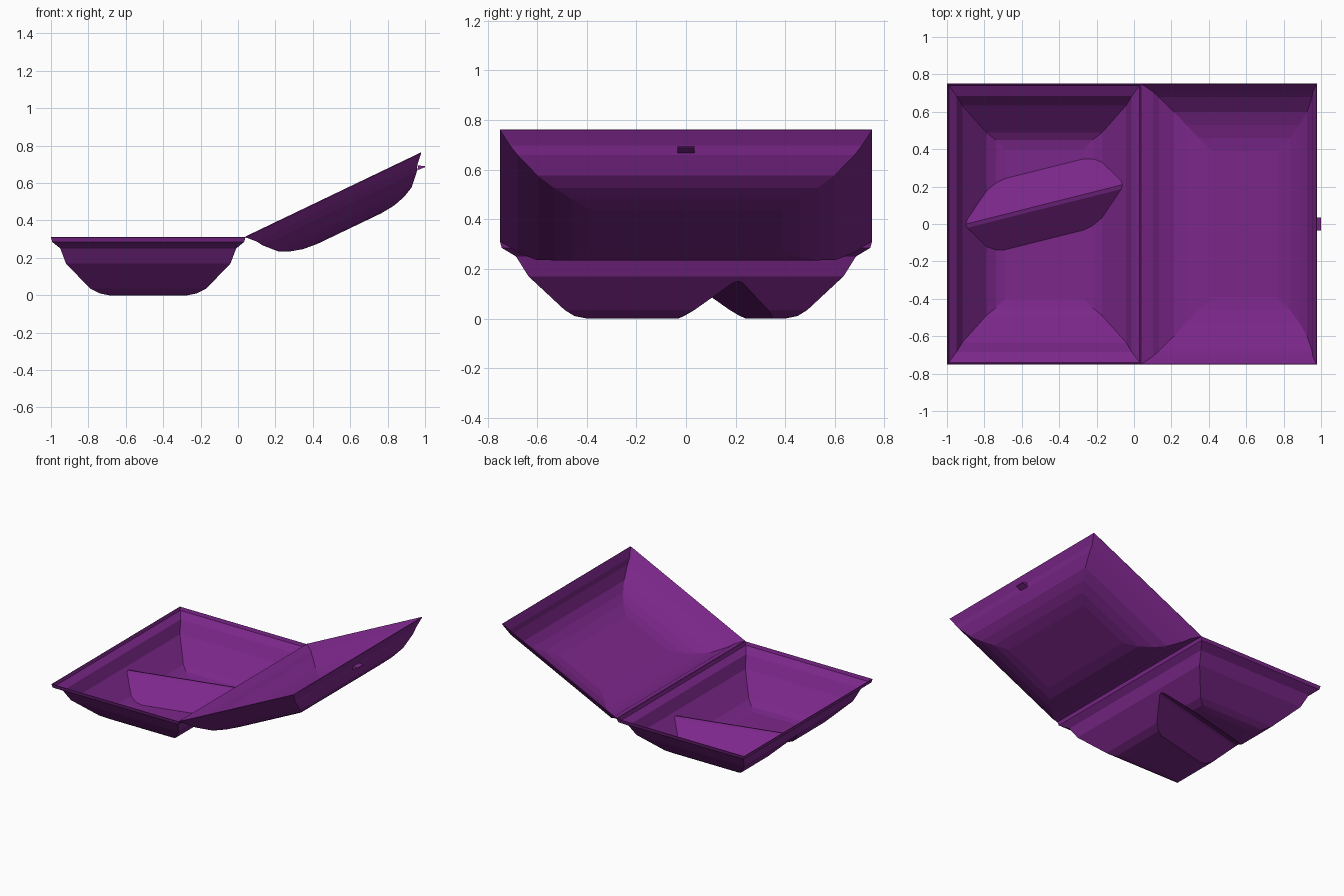
import bpy, bmesh, math
from mathutils import Matrix, Vector

if "Cube" in bpy.data.objects:
    bpy.data.objects.remove(bpy.data.objects["Cube"])

purple = bpy.data.materials.new("purple foam")
purple.diffuse_color = (0.20, 0.02, 0.255, 1)
purple.use_nodes = True
purple.node_tree.nodes["Principled BSDF"].inputs["Base Color"].default_value = purple.diffuse_color


def make(name, bm):
    bmesh.ops.recalc_face_normals(bm, faces=bm.faces)
    me = bpy.data.meshes.new(name)
    bm.to_mesh(me)
    bm.free()
    ob = bpy.data.objects.new(name, me)
    bpy.context.collection.objects.link(ob)
    me.materials.append(purple)
    return ob


def dish(name, w, d, profile):
    """Closed solid of mitred rectangular rings: (x inset, y inset, z)."""
    bm = bmesh.new()
    rings = []
    for ix, iy, z in profile:
        x, y = w / 2 - ix, d / 2 - iy
        rings.append([bm.verts.new((sx * x, sy * y, z))
                      for sx, sy in ((-1, -1), (1, -1), (1, 1), (-1, 1))])
    for a, b in zip(rings, rings[1:]):
        for i in range(4):
            j = (i + 1) % 4
            bm.faces.new((a[i], a[j], b[j], b[i]))
    bm.faces.new(rings[0])
    bm.faces.new(rings[-1])
    return make(name, bm)


def prism(name, section, length):
    """Extrude a (y, z) section along x, centred."""
    bm = bmesh.new()
    ends = [[bm.verts.new((s * length / 2, y, z)) for y, z in section] for s in (-1, 1)]
    n = len(section)
    for i in range(n):
        j = (i + 1) % n
        bm.faces.new((ends[0][i], ends[0][j], ends[1][j], ends[1][i]))
    bm.faces.new(ends[0])
    bm.faces.new(ends[1])
    return make(name, bm)


def open_top(ob, z):
    """Remove the cap at height z and give the shell a thin wall."""
    bm = bmesh.new()
    bm.from_mesh(ob.data)
    caps = [f for f in bm.faces if all(abs(v.co.z - z) < 1e-4 for v in f.verts)]
    bmesh.ops.delete(bm, geom=caps, context='FACES')
    bm.to_mesh(ob.data)
    bm.free()
    m = ob.modifiers.new("wall", 'SOLIDIFY')
    m.thickness = 0.005
    m.offset = -1


# Base tray
RIM = 0.31
tray = dish("base_tray", 1.04, 1.5, [
    (0, 0, RIM), (0.007, 0.007, 0.285), (0.05, 0.065, 0.25), (0.08, 0.115, 0.17),
    (0.21, 0.26, 0.035), (0.26, 0.30, 0.01), (0.31, 0.35, 0)])

# Slanted hollow divider pressed up into the tray floor
ridge = prism("divider_cutter", [(-0.32, -0.12), (-0.02, 0.143), (0, 0.15),
                                 (0.02, 0.143), (0.32, -0.12)], 1.6)
ridge.data.transform(Matrix.Translation((0, 0.105, 0)) @ Matrix.Rotation(math.atan(0.25), 4, 'Z'))
ridge.hide_render = True
cut = tray.modifiers.new("divider", 'BOOLEAN')
cut.operation = 'DIFFERENCE'
cut.solver = 'EXACT'
cut.object = ridge
bpy.context.view_layer.objects.active = tray
bpy.ops.object.modifier_apply(modifier="divider")
bpy.data.objects.remove(ridge)
tray.data.transform(Matrix.Translation((-0.48, 0, 0)))
open_top(tray, RIM)

# Lid, hinged open on the right edge of the tray
W, TILT = 1.042, math.radians(25.6)
lid = dish("lid", W, 1.5, [
    (0, 0, 0), (0.045, 0.04, -0.047), (0.065, 0.07, -0.08), (0.125, 0.15, -0.143),
    (0.185, 0.22, -0.172), (0.25, 0.29, -0.19), (0.33, 0.36, -0.198)])
open_top(lid, 0)
lid.data.transform(Matrix.Translation((0.04, 0, RIM)) @ Matrix.Rotation(-TILT, 4, 'Y')
                   @ Matrix.Translation((W / 2, 0, 0)))

# Small latch tab on the lid lip
tab = prism("latch_tab", [(0.958, 0.668), (1.0, 0.685), (1.0, 0.69), (0.964, 0.694)], 0.07)
tab.data.transform(Matrix(((0, 1, 0, 0), (1, 0, 0, 0), (0, 0, 1, 0), (0, 0, 0, 1))))
tab.data.flip_normals()
